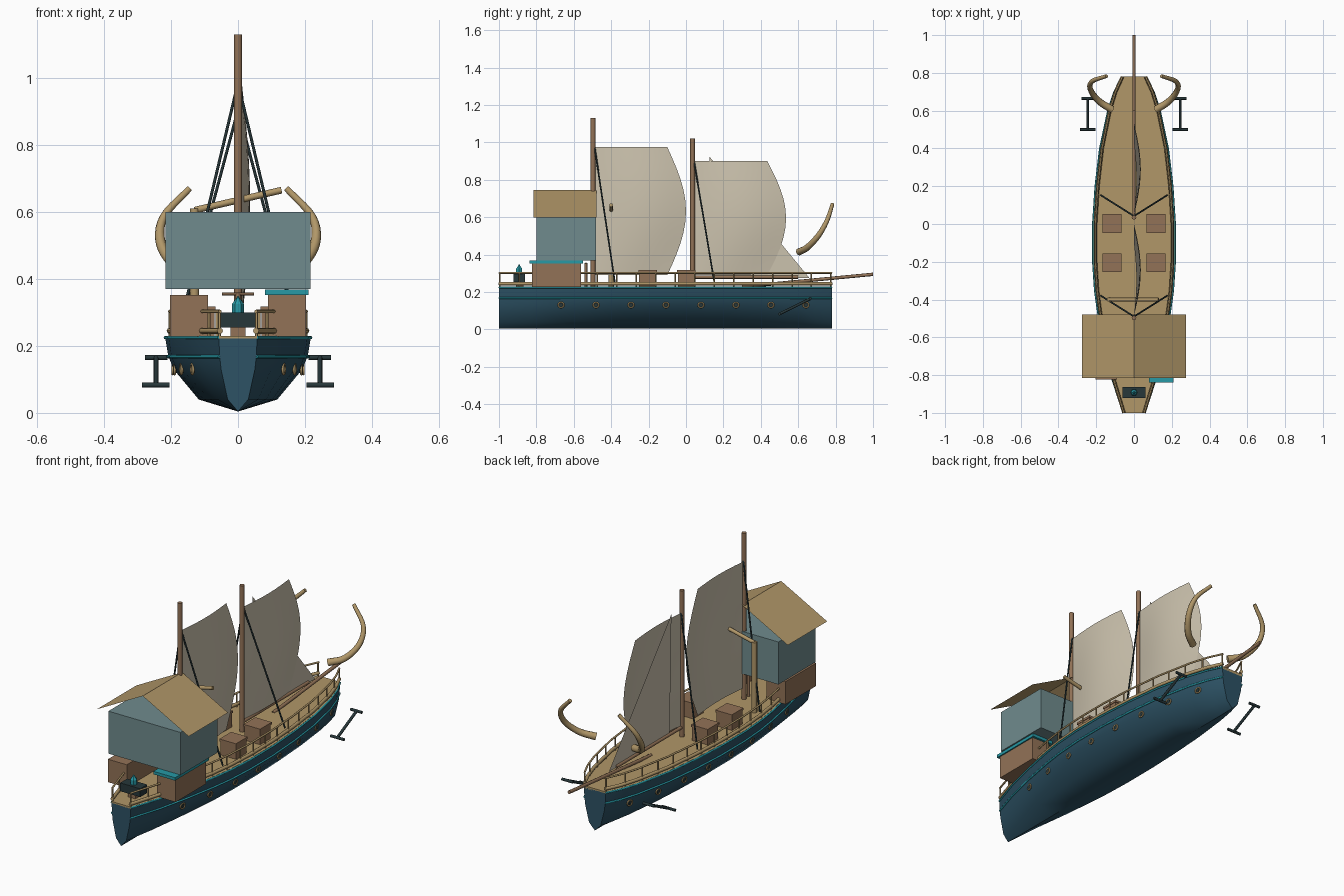
import bpy, bmesh, math
from mathutils import Vector

if "Cube" in bpy.data.objects:
    bpy.data.objects.remove(bpy.data.objects["Cube"])


def material(name, rgb):
    m = bpy.data.materials.new(name)
    m.diffuse_color = (*rgb, 1)
    m.use_nodes = True
    m.node_tree.nodes["Principled BSDF"].inputs["Base Color"].default_value = m.diffuse_color
    return m


HULL = material("hull blue", (0.026, 0.085, 0.13))
TRIM = material("trim cyan", (0.02, 0.32, 0.38))
TAN = material("tan wood", (0.44, 0.31, 0.14))
BROWN = material("brown wood", (0.29, 0.17, 0.095))
CABIN = material("cabin grey teal", (0.16, 0.26, 0.27))
SAIL = material("sail canvas", (0.60, 0.54, 0.42))
DARK = material("dark iron", (0.02, 0.038, 0.042))


def mesh(name, verts, faces, mat, smooth=False):
    me = bpy.data.meshes.new(name)
    me.from_pydata(verts, [], faces)
    bm = bmesh.new()
    bm.from_mesh(me)
    bmesh.ops.recalc_face_normals(bm, faces=bm.faces)
    bm.to_mesh(me)
    bm.free()
    me.materials.append(mat)
    ob = bpy.data.objects.new(name, me)
    bpy.context.collection.objects.link(ob)
    if smooth:
        bpy.ops.object.select_all(action='DESELECT')
        ob.select_set(True)
        bpy.context.view_layer.objects.active = ob
        bpy.ops.object.shade_smooth_by_angle(angle=math.radians(40))
    return ob


def box(name, x, y, z, mat):
    v = [(a, b, c) for a in x for b in y for c in z]
    f = [(0, 1, 3, 2), (4, 6, 7, 5), (0, 4, 5, 1), (2, 3, 7, 6), (0, 2, 6, 4), (1, 5, 7, 3)]
    return mesh(name, v, f, mat)


def tubes(name, paths, r, mat, taper=None, closed=False):
    cu = bpy.data.curves.new(name, 'CURVE')
    cu.dimensions = '3D'
    cu.bevel_depth = r
    cu.bevel_resolution = 2
    cu.use_fill_caps = True
    for path in paths:
        s = cu.splines.new('POLY')
        s.points.add(len(path) - 1)
        s.use_cyclic_u = closed
        for i, p in enumerate(path):
            s.points[i].co = (*p, 1)
            if taper:
                s.points[i].radius = 1 + (taper - 1) * i / (len(path) - 1)
    cu.materials.append(mat)
    ob = bpy.data.objects.new(name, cu)
    bpy.context.collection.objects.link(ob)
    return ob


# Hull plan: half width at stations along the length
PLAN = [(-1, .057), (-.83, .112), (-.65, .155), (-.47, .19), (-.35, .207), (-.2, .217), (0, .217),
        (.2, .204), (.4, .18), (.6, .137), (.7, .104), (.78, .065)]
SECTION = [(1, .222), (.96, .17), (.885, .13), (.54, .04), (0, .004)]


def half(y):
    for (a, wa), (b, wb) in zip(PLAN, PLAN[1:]):
        if y <= b + 1e-6:
            return wa + (wb - wa) * (y - a) / (b - a)
    return PLAN[-1][1]


ring = SECTION + [(-k, z) for k, z in SECTION[-2::-1]]
n = len(ring)
verts = [(w * k, y, z) for y, w in PLAN for k, z in ring]
faces = [(i * n + j, i * n + j + 1, (i + 1) * n + j + 1, (i + 1) * n + j)
         for i in range(len(PLAN) - 1) for j in range(n - 1)]
last = (len(PLAN) - 1) * n
faces += [tuple(range(n)), tuple(range(last, last + n))]
mesh("hull", verts, faces, HULL, True)

# Deck slab
outline = [(w * .99, y) for y, w in PLAN] + [(-w * .99, y) for y, w in PLAN[::-1]]
m = len(outline)
mesh("deck", [(x, y, z) for z in (.215, .23) for x, y in outline],
     [tuple(range(m)), tuple(range(m, 2 * m))] +
     [(i, (i + 1) % m, (i + 1) % m + m, i + m) for i in range(m)], TAN)


# Trim, rails and posts along both sides
def side_lines(k, z):
    return [[(s * w * k, y, z) for y, w in PLAN] for s in (-1, 1)]


tubes("gunwale_trim", side_lines(1.0, .225), .005, TRIM)
tubes("hull_trim", side_lines(.965, .168), .005, TRIM)
tubes("lower_rail", side_lines(.94, .245), .009, TAN)
tubes("upper_rail", side_lines(.94, .303), .005, TAN)
posts = []
for i in range(18):
    y = -.995 + i * 1.77 / 17
    posts += [[(s * half(y) * .94, y, .228), (s * half(y) * .94, y, .303)] for s in (-1, 1)]
tubes("rail_posts", posts, .004, TAN)

# Portholes: tan rings with dark glass
rings, glass = [], []
for i in range(8):
    y = -.668 + i * .187
    for s in (-1, 1):
        x = s * (half(y) * .885 + .003)
        slope = (half(y + .02) - half(y - .02)) * .885 / .04
        rings.append([(x + s * slope * .015 * math.cos(a), y + .015 * math.cos(a), .131 + .015 * math.sin(a))
                      for a in [k * math.tau / 12 for k in range(12)]])
        glass.append([(x - s * .006, y, .131), (x + s * .002, y, .131)])
tubes("porthole_rings", rings, .004, TAN, closed=True)
tubes("porthole_glass", glass, .012, DARK)

# Masts, boom and bowsprit
tubes("main_mast", [[(0, -.497, .22), (0, -.497, 1.13)]], .0125, BROWN)
tubes("fore_mast", [[(0, .035, .22), (0, .035, 1.022)]], .0125, BROWN)
tubes("bowsprit", [[(0, .3, .228), (0, 1, .295)]], .009, BROWN)
tubes("fore_boom", [[(0, .04, .28), (0, .6, .28)]], .009, BROWN)


# Billowing sails hung behind each mast
def sail(name, y0, y1, z0, z1, bulge, belly):
    N = 12
    v = []
    for j in range(N + 1):
        t = j / N
        arc = math.sin(math.pi * t)
        for i in range(N + 1):
            u = i / N
            v.append((belly * math.sin(math.pi * u) * (.35 + .65 * arc) if 0 < u < 1 else 0,
                      y0 + (y1 - y0 + bulge * arc) * u, z0 + (z1 - z0) * t))
    f = [(j * (N + 1) + i, j * (N + 1) + i + 1, (j + 1) * (N + 1) + i + 1, (j + 1) * (N + 1) + i)
         for j in range(N) for i in range(N)]
    mesh(name, v, f, SAIL, True)


sail("main_sail", -.488, -.10, .29, .975, .10, .036)
sail("fore_sail", .045, .435, .29, .90, .10, .036)
mesh("jib_sail", [(0, .125, .925), (0, .66, .275), (0, .14, .275)], [(0, 1, 2)], SAIL)

# Shrouds from each mast to the sides
tubes("shrouds", [[(0, y, z), (s * .175, y + .11, .25)] for y, z in ((-.49, .985), (.042, .905))
                  for s in (-1, 1)], .0045, DARK)

# Cabin with an open gable roof of thin sheets
box("cabin", (-.216, .216), (-.80, -.482), (.37, .60), CABIN)
mesh("cabin_roof", [(x, y, z) for y in (-.815, -.478) for x, z in ((-.275, .60), (0, .745), (.275, .60))],
     [(0, 1, 4, 3), (1, 2, 5, 4)], TAN)

# Large chests under the cabin
for s, name in ((-1, "left_chest"), (1, "right_chest")):
    box(name, sorted((s * .09, s * .203)), (-.823, -.562), (.228, .352), BROWN)
box("chest_lid", (.08, .21), (-.838, -.55), (.352, .368), TRIM)

# Deck crates with lids
for s in (-1, 1):
    for y in (.002, -.205):
        xs = sorted((s * .07, s * .163))
        box("crate", xs, (y - .045, y + .045), (.228, .305), BROWN)
        box("crate_lid", (xs[0] - .003, xs[1] + .003), (y - .05, y + .05), (.305, .317), BROWN)

# Brazier with a cyan flame
box("brazier_stem", (-.022, .022), (-.91, -.87), (.228, .257), BROWN)
box("brazier", (-.06, .06), (-.922, -.862), (.255, .30), DARK)
base = [(.018 * math.cos(k * math.pi / 3), -.892 + .018 * math.sin(k * math.pi / 3)) for k in range(6)]
mesh("flame", [(x, y, .30) for x, y in base] + [(x, y, .325) for x, y in base] + [(0, -.892, .35)],
     [(k, (k + 1) % 6, (k + 1) % 6 + 6, k + 6) for k in range(6)] +
     [(k + 6, (k + 1) % 6 + 6, 12) for k in range(6)], TRIM)

# Helm post and bar
tubes("helm_post", [[(0, -.535, .228), (0, -.535, .355)]], .008, BROWN)
tubes("helm_bar", [[(-.048, -.535, .355), (.048, -.535, .355)]], .004, BROWN)

# Loading crane beside the main mast
tubes("crane_post", [[(-.13, -.40, .228), (-.13, -.40, .61)]], .014, TAN)
tubes("crane_arm", [[(-.13, -.40, .605), (.13, -.40, .665)]], .01, TAN)

# Curved horns at the bow
CTRL = [Vector(p) for p in ((.115, .605, .415), (.185, .65, .44), (.23, .71, .505), (.222, .755, .585),
                            (.145, .783, .67))]


def spline(pts, steps=5):
    p = [2 * pts[0] - pts[1]] + pts + [2 * pts[-1] - pts[-2]]
    out = []
    for i in range(1, len(p) - 2):
        a, b, c, d = p[i - 1:i + 3]
        for k in range(steps):
            t = k / steps
            out.append(.5 * (2 * b + (c - a) * t + (2 * a - 5 * b + 4 * c - d) * t * t
                             + (3 * b - a - 3 * c + d) * t ** 3))
    return out + [pts[-1]]


path = spline(CTRL)
tubes("bow_horns", [[(s * p.x, p.y, p.z) for p in path] for s in (-1, 1)], .02, TAN, taper=.5)

# Anchors hanging off both sides of the bow
lines = []
for s in (-1, 1):
    lines += [[(s * .245, .50, .083), (s * .245, .665, .165)],
              [(s * .205, .50, .083), (s * .287, .50, .083)],
              [(s * .21, .665, .165), (s * .277, .665, .165)]]
tubes("anchors", lines, .0075, DARK)
